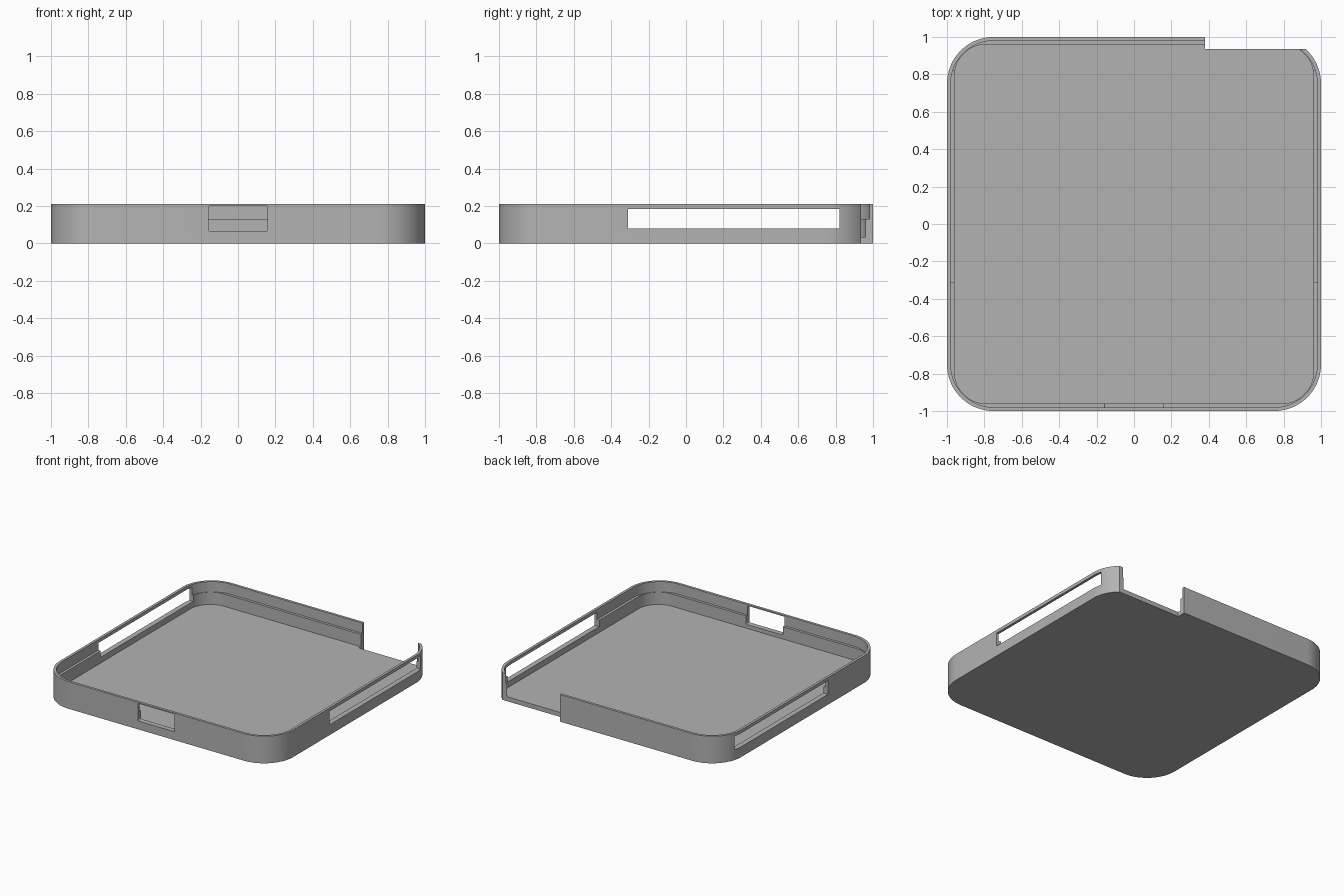
import bpy
import bmesh
from math import cos, sin, pi, radians

cube = bpy.data.objects.get("Cube")
if cube:
    bpy.data.objects.remove(cube, do_unlink=True)

HEIGHT, LEDGE, FLOOR = 0.21, 0.13, 0.035
CORNER_STEPS = 24

grey = bpy.data.materials.new("plain grey")
grey.use_nodes = True
colour = (0.45, 0.45, 0.45, 1)
grey.diffuse_color = colour
grey.node_tree.nodes["Principled BSDF"].inputs["Base Color"].default_value = colour


def rounded_ring(bm, half, radius, z):
    """Ring of vertices around a square with rounded corners."""
    ring = []
    for corner in range(4):
        mid = pi / 4 + corner * pi / 2
        sx = 1 if cos(mid) > 0 else -1
        sy = 1 if sin(mid) > 0 else -1
        for i in range(CORNER_STEPS + 1):
            a = corner * pi / 2 + i / CORNER_STEPS * pi / 2
            ring.append(bm.verts.new((sx * (half - radius) + radius * cos(a),
                                      sy * (half - radius) + radius * sin(a), z)))
    return ring


def add_object(bm, name):
    bmesh.ops.recalc_face_normals(bm, faces=bm.faces[:])
    mesh = bpy.data.meshes.new(name)
    bm.to_mesh(mesh)
    bm.free()
    obj = bpy.data.objects.new(name, mesh)
    bpy.context.collection.objects.link(obj)
    return obj


def box_cutter(name, low, high, bevel=0):
    bm = bmesh.new()
    bmesh.ops.create_cube(bm, size=1)
    for v in bm.verts:
        v.co = [(l + h) / 2 + c * (h - l) for l, h, c in zip(low, high, v.co)]
    if bevel:
        along_y = [e for e in bm.edges
                   if abs(e.verts[0].co.y - e.verts[1].co.y) > 0.1]
        bmesh.ops.bevel(bm, geom=along_y, offset=bevel, segments=3,
                        profile=0.5, affect='EDGES')
    obj = add_object(bm, name)
    obj.hide_render = True
    return obj


# Tray shell: outer wall, thin rim, inner ledge and floor
bm = bmesh.new()
sections = [(1.0, 0.25, 0), (1.0, 0.25, HEIGHT), (0.98, 0.23, HEIGHT),
            (0.98, 0.23, LEDGE), (0.96, 0.17, LEDGE), (0.96, 0.17, FLOOR)]
rings = [rounded_ring(bm, *s) for s in sections]
for a, b in zip(rings, rings[1:]):
    for i in range(len(a)):
        j = (i + 1) % len(a)
        bm.faces.new((a[i], a[j], b[j], b[i]))
bm.faces.new(rings[0])
bm.faces.new(rings[-1])
tray = add_object(bm, "tray")
tray.data.materials.append(grey)

# Openings: side slots, front window and back corner notch
cutters = [
    box_cutter("side_slot_cutter", (-1.2, -0.31, 0.08), (1.2, 0.82, 0.185)),
    box_cutter("front_window_cutter", (-0.158, -1.2, 0.065), (0.158, -0.8, 0.2), 0.008),
    box_cutter("back_notch_cutter", (0.38, 0.935, -0.1), (1.2, 1.2, 0.4)),
]
for cutter in cutters:
    mod = tray.modifiers.new(cutter.name, 'BOOLEAN')
    mod.operation = 'DIFFERENCE'
    mod.solver = 'EXACT'
    mod.object = cutter

# Apply the cuts and discard the cutters
bpy.context.view_layer.update()
graph = bpy.context.evaluated_depsgraph_get()
cut_mesh = bpy.data.meshes.new_from_object(tray.evaluated_get(graph))
tray.modifiers.clear()
tray.data = cut_mesh
tray.data.name = "tray"
tray.data.materials.clear()
tray.data.materials.append(grey)
for poly in tray.data.polygons:
    poly.material_index = 0
for cutter in cutters:
    bpy.data.objects.remove(cutter, do_unlink=True)

# Smooth corners with crisp edges
bpy.ops.object.select_all(action='DESELECT')
tray.select_set(True)
bpy.context.view_layer.objects.active = tray
bpy.ops.object.shade_smooth_by_angle(angle=radians(30))
